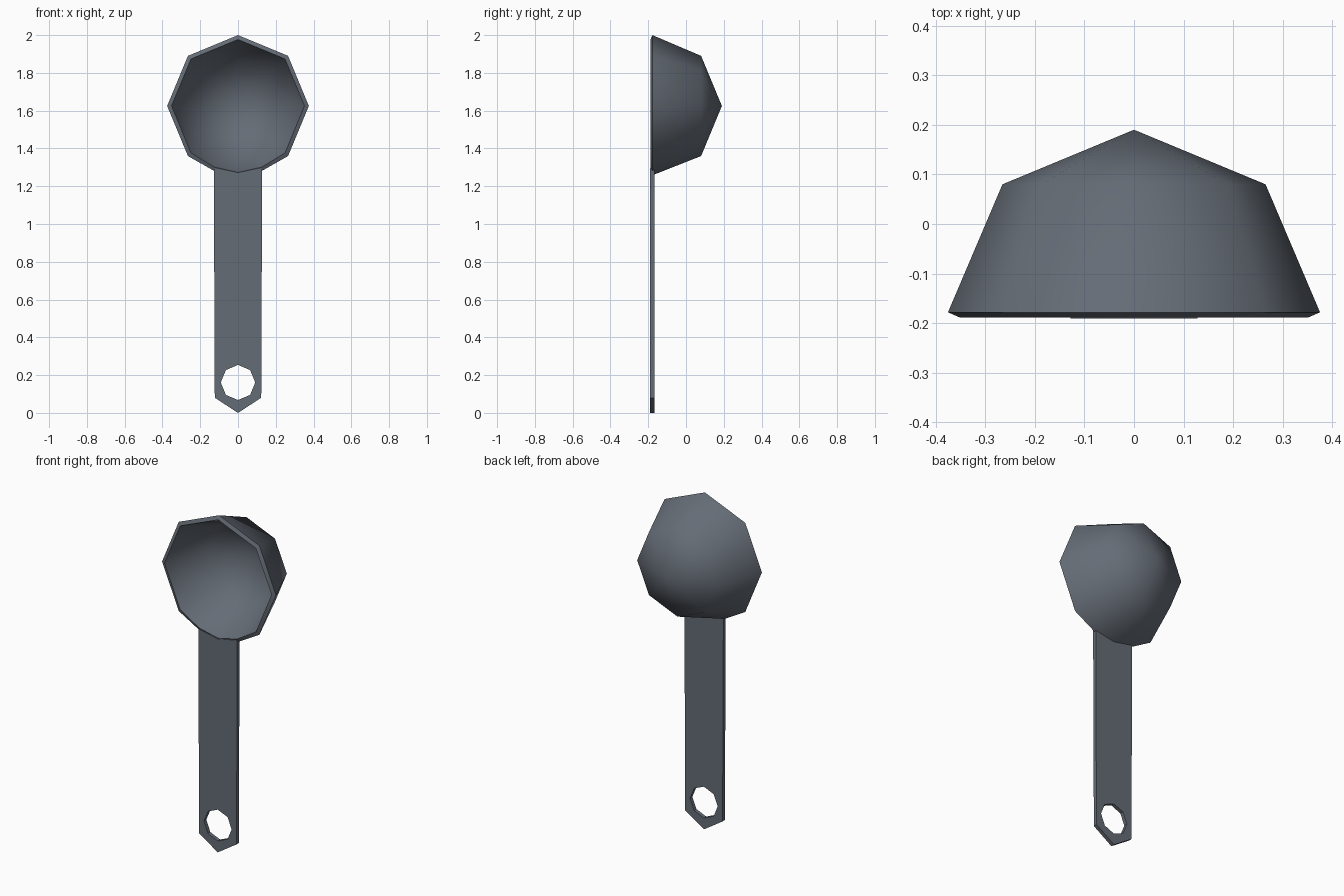
import bpy, bmesh, math

if "Cube" in bpy.data.objects:
    bpy.data.objects.remove(bpy.data.objects["Cube"])

mat = bpy.data.materials.new("slate grey")
mat.diffuse_color = (0.13, 0.15, 0.18, 1)
mat.use_nodes = True
mat.node_tree.nodes["Principled BSDF"].inputs["Base Color"].default_value = mat.diffuse_color


def finish(bm, name):
    bmesh.ops.recalc_face_normals(bm, faces=bm.faces[:])
    me = bpy.data.meshes.new(name)
    bm.to_mesh(me)
    bm.free()
    me.materials.append(mat)
    ob = bpy.data.objects.new(name, me)
    bpy.context.collection.objects.link(ob)
    return ob


CZ = 1.625  # bowl centre height


# Bowl: eight-sided half sphere, outer and inner shell joined by a slanted rim
def shell(bm, r, y_rim, y_mid, y_tip, bottom, corner):
    def ring(rad, y):
        return [bm.verts.new((rad * math.sin(k * math.pi / 4), y,
                              CZ - rad * math.cos(k * math.pi / 4))) for k in range(8)]
    rim, mid = ring(r, y_rim), ring(r * math.sqrt(0.5), y_mid)
    tip = bm.verts.new((0, y_tip, CZ))
    rim[0].co.z = bottom
    # extra rim corners where the handle joins
    right = bm.verts.new((corner[0], y_rim, corner[1]))
    left = bm.verts.new((-corner[0], y_rim, corner[1]))
    for k in range(8):
        bm.faces.new((mid[k], mid[(k + 1) % 8], tip))
        if 0 < k < 7:
            bm.faces.new((rim[k], rim[k + 1], mid[k + 1], mid[k]))
    for c, n in ((right, 1), (left, 7)):
        bm.faces.new((rim[0], c, mid[0]))
        bm.faces.new((c, rim[n], mid[n], mid[0]))
    return [rim[0], right] + rim[1:] + [left]


bm = bmesh.new()
outer = shell(bm, 0.375, -0.178, 0.08, 0.19, 1.258, (0.13, 1.283))
inner = shell(bm, 0.352, -0.188, 0.061, 0.166, 1.273, (0.125, 1.301))
n = len(outer)
for i in range(n):
    j = (i + 1) % n
    bm.faces.new((outer[i], outer[j], inner[j], inner[i]))
for f in bm.faces:
    f.smooth = True
for loop in (outer, inner):
    for i in range(n):
        bm.edges.get((loop[i], loop[(i + 1) % n])).smooth = False
finish(bm, "bowl")

# Handle: flat strip with pointed end and eight-sided hanging hole
bm = bmesh.new()
outline = [(0, 0), (0.123, 0.08), (0.128, 1.295), (0, 1.27), (-0.128, 1.295), (-0.123, 0.08)]
hole = [(0.091 * math.sin(k * math.pi / 4), 0.161 + 0.093 * math.cos(k * math.pi / 4))
        for k in range(8)]
edges = []
for pts in (outline, hole):
    vs = [bm.verts.new((x, -0.19, z)) for x, z in pts]
    edges += [bm.edges.new((vs[i], vs[(i + 1) % len(vs)])) for i in range(len(vs))]
bmesh.ops.triangle_fill(bm, edges=edges, use_beauty=True, normal=(0, -1, 0))
ext = bmesh.ops.extrude_face_region(bm, geom=bm.faces[:], use_keep_orig=True)
for v in ext["geom"]:
    if isinstance(v, bmesh.types.BMVert):
        v.co.y = -0.168
finish(bm, "handle")
